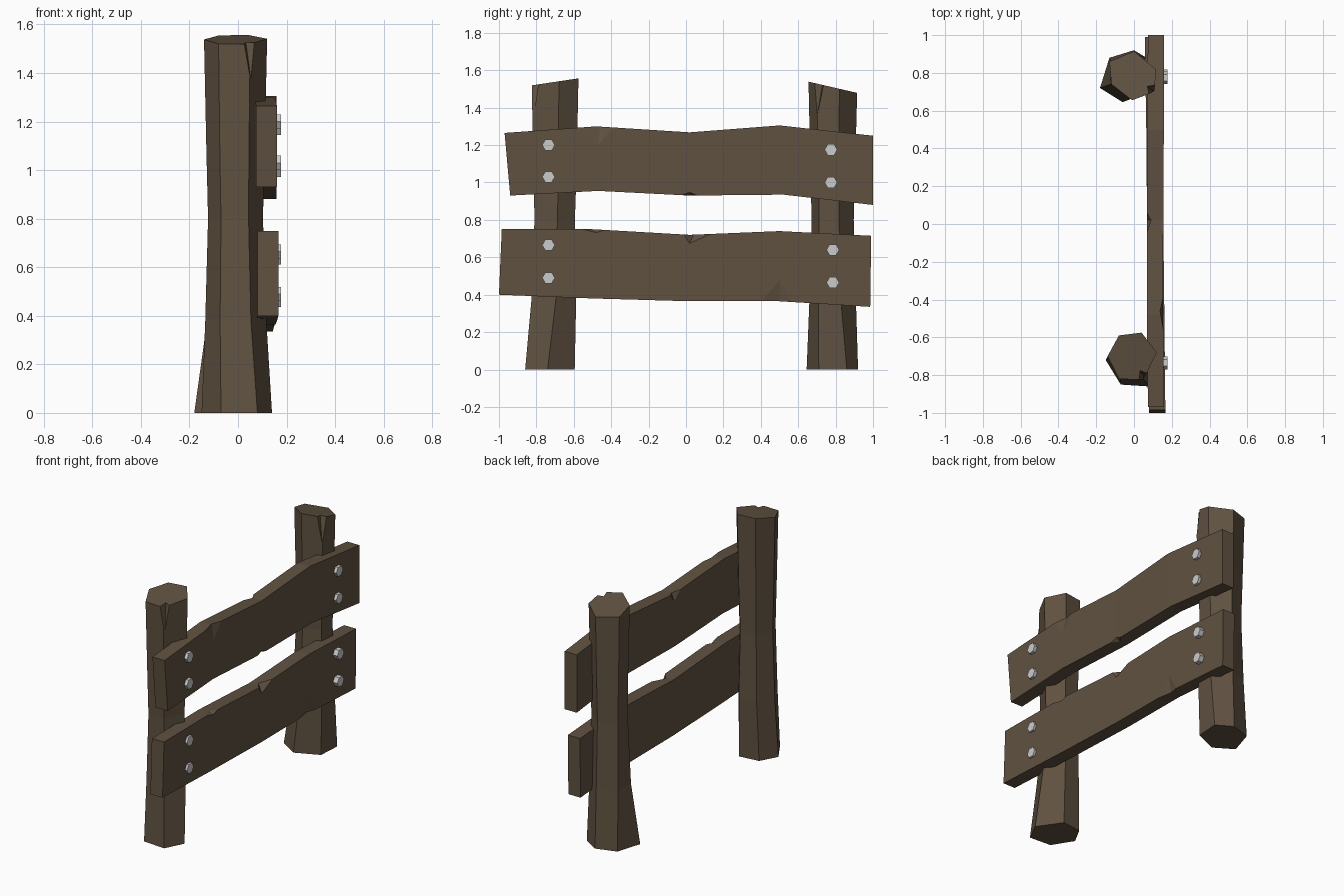
import bpy
import bmesh
from mathutils import Vector

if "Cube" in bpy.data.objects:
    bpy.data.objects.remove(bpy.data.objects["Cube"])

wood = bpy.data.materials.new("dark_wood")
wood.diffuse_color = (0.115, 0.083, 0.052, 1)
wood.use_nodes = True
wood.node_tree.nodes["Principled BSDF"].inputs["Base Color"].default_value = wood.diffuse_color


def loft(name, rings):
    """Skin a row of equal-sized rings and cap both ends."""
    bm = bmesh.new()
    vs = [[bm.verts.new(p) for p in ring] for ring in rings]
    n = len(rings[0])
    for a, b in zip(vs, vs[1:]):
        for i in range(n):
            j = (i + 1) % n
            bm.faces.new((a[i], a[j], b[j], b[i]))
    bm.faces.new(vs[0])
    bm.faces.new(vs[-1])
    bmesh.ops.recalc_face_normals(bm, faces=bm.faces)
    me = bpy.data.meshes.new(name)
    bm.to_mesh(me)
    bm.free()
    ob = bpy.data.objects.new(name, me)
    bpy.context.collection.objects.link(ob)
    me.materials.append(wood)
    return ob


def chip(ob, tip, left, right, deep, k=4):
    """Cut a V-shaped nick: tip on the face, left/right on the rim, deep inside."""
    pts = [Vector(p) for p in (tip, left, right, deep)]
    mid = (pts[0] + pts[3]) / 2
    bm = bmesh.new()
    v = [bm.verts.new(mid + (p - mid) * k) for p in pts]
    for f in ((0, 1, 2), (0, 1, 3), (0, 2, 3), (1, 2, 3)):
        bm.faces.new([v[i] for i in f])
    bmesh.ops.recalc_face_normals(bm, faces=bm.faces)
    me = bpy.data.meshes.new("cutter")
    bm.to_mesh(me)
    bm.free()
    me.materials.append(wood)
    cutter = bpy.data.objects.new("cutter", me)
    cutter.hide_render = True
    bpy.context.collection.objects.link(cutter)
    mod = ob.modifiers.new("nick", "BOOLEAN")
    mod.operation = "DIFFERENCE"
    mod.solver = "EXACT"
    mod.object = cutter
    bpy.context.view_layer.objects.active = ob
    bpy.ops.object.modifier_apply(modifier=mod.name)
    bpy.data.objects.remove(cutter)


def post(name, bottom, top, top_z):
    """Six-sided post: flared foot, narrow waist, slanted top."""
    c = sum((Vector(p) for p in top), Vector((0, 0))) / 6
    rings = [[(x, y, 0) for x, y in bottom]]
    for z, t, s in ((0.38, 0.75, 0.94), (0.8, 0.9, 0.86), (1.07, 1, 0.92)):
        ring = []
        for b, e in zip(bottom, top):
            p = c + (Vector(b).lerp(Vector(e), t) - c) * s
            ring.append((p.x, p.y, z))
        rings.append(ring)
    rings.append([(x, y, top_z(y)) for x, y in top])
    return loft(name, rings)


def plank(name, tops, bottoms, xs, half=0.043):
    """Board bent through five stations along y."""
    rings = []
    for (yt, zt), (yb, zb), x in zip(tops, bottoms, xs):
        rings.append([(x - half, yb, zb), (x + half, yb, zb),
                      (x + half, yt, zt), (x - half, yt, zt)])
    return loft(name, rings)


# Posts, each with a split at the top
left = post("left_post",
            [(-.15, -.72), (-.09, -.61), (.04, -.595), (.14, -.74), (.08, -.86), (-.07, -.85)],
            [(-.14, -.70), (-.08, -.59), (.04, -.575), (.12, -.68), (.05, -.825), (-.08, -.82)],
            lambda y: 1.52 + 0.15 * (y + 0.82))
chip(left, (.055, -.815, 1.36), (.025, -.83, 1.52), (.068, -.79, 1.525), (.032, -.775, 1.53))

right = post("right_post",
             [(-.18, .72), (-.06, .645), (.09, .71), (.10, .86), (0, .92), (-.13, .88)],
             [(-.12, .74), (-.01, .655), (.11, .70), (.115, .82), (0, .915), (-.13, .86)],
             lambda y: 1.54 - 0.23 * (y - 0.65))
chip(right, (.10, .705, 1.38), (.08, .687, 1.53), (.112, .735, 1.52), (.07, .73, 1.525))

# Planks with nicked edges
upper = plank("upper_plank",
              [(-.97, 1.265), (-.48, 1.30), (.02, 1.268), (.5, 1.305), (1, 1.25)],
              [(-.94, .93), (-.47, .955), (.02, .93), (.52, .935), (1, .88)],
              [.117, .111, .112, .115, .116])
chip(upper, (.154, -.47, 1.20), (.154, -.55, 1.295), (.154, -.39, 1.295), (.138, -.46, 1.298))
chip(upper, (.155, .02, .947), (.155, -.03, .931), (.155, .06, .931), (.125, .02, .93))
chip(upper, (.069, .02, 1.22), (.069, -.04, 1.27), (.069, .06, 1.27), (.09, .02, 1.268))

lower = plank("lower_plank",
              [(-.985, .75), (-.5, .75), (.02, .72), (.5, .74), (.99, .715)],
              [(-1, .40), (-.5, .38), (.02, .365), (.5, .365), (.985, .335)],
              [.123, .118, .112, .108, .10])
chip(lower, (.155, .02, .675), (.155, -.01, .721), (.155, .13, .724), (.115, .04, .721))
chip(lower, (.161, -.48, .732), (.161, -.55, .75), (.161, -.43, .747), (.13, -.48, .749))
chip(lower, (.151, .5, .48), (.151, .41, .365), (.151, .57, .364), (.135, .5, .365))

# Hexagonal bolt heads
spots = [(-.735, 1.2), (-.735, 1.03), (.775, 1.175), (.775, 1.0),
         (-.735, .665), (-.735, .49), (.785, .64), (.785, .465)]
for i, (y, z) in enumerate(spots):
    bpy.ops.mesh.primitive_cylinder_add(vertices=6, radius=0.034, depth=0.057,
                                        location=(0.149, y, z),
                                        rotation=(1.5708, 0, 1.5708))
    bolt = bpy.context.object
    bolt.name = f"bolt_{i + 1}"
    # point a corner along y
    for v in bolt.data.vertices:
        v.co.x, v.co.y = v.co.y, -v.co.x
